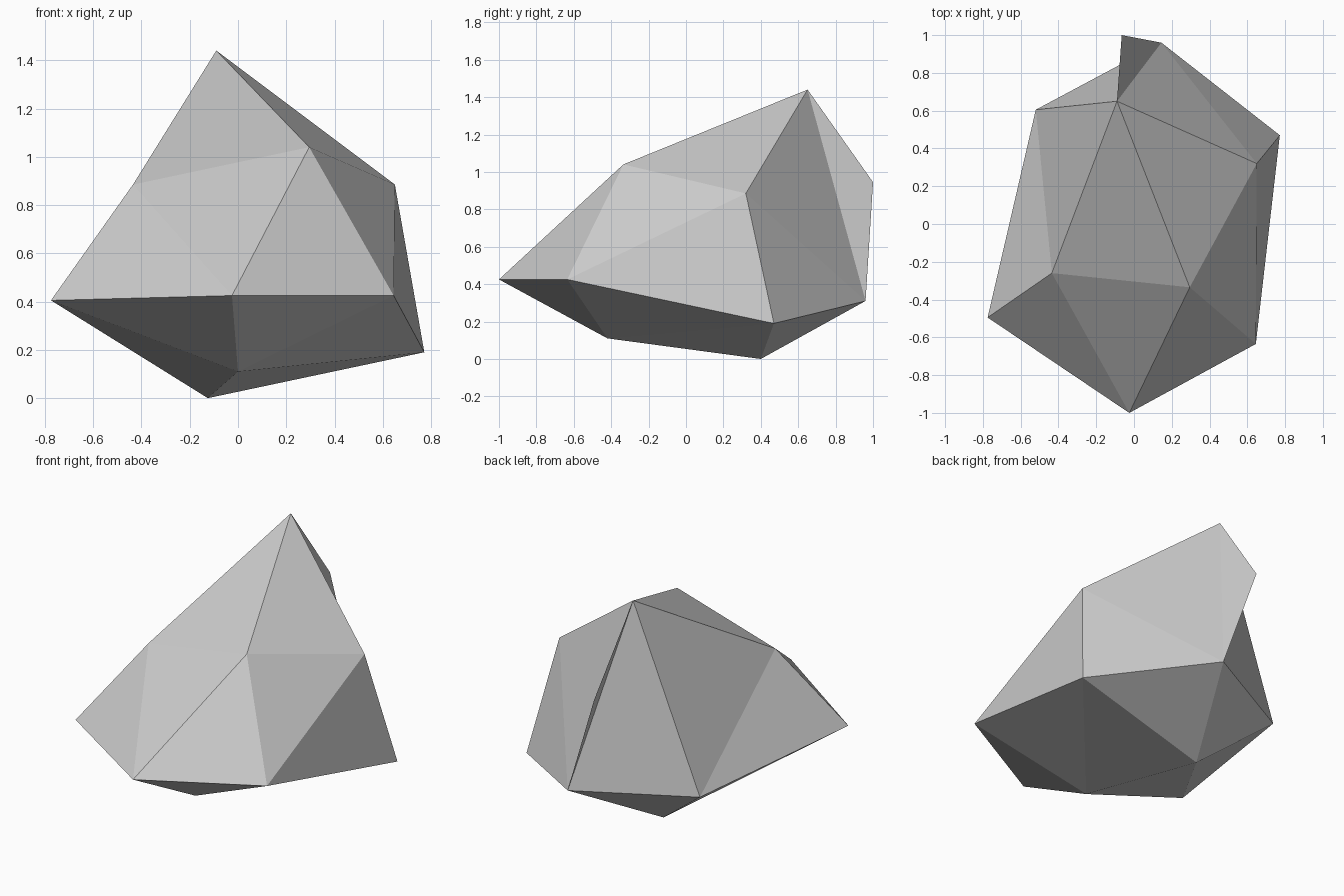
import bpy, bmesh

if "Cube" in bpy.data.objects:
    bpy.data.objects.remove(bpy.data.objects["Cube"])


def make_object(name, bm):
    bmesh.ops.recalc_face_normals(bm, faces=bm.faces)
    mesh = bpy.data.meshes.new(name)
    bm.to_mesh(mesh)
    bm.free()
    obj = bpy.data.objects.new(name, mesh)
    bpy.context.collection.objects.link(obj)
    return obj


# Rock: a distorted icosahedron, two poles joined by two staggered rings of five
peak = (-0.09, 0.65, 1.44)
base = (0.0, -0.42, 0.11)
back_low = (0.145, 0.96, 0.31)
upper = [(0.295, -0.335, 1.04), (-0.435, -0.26, 0.885), (-0.52, 0.605, 0.31),
         back_low, (0.65, 0.32, 0.885)]
lower = [(-0.025, -1.0, 0.425), (-0.775, -0.495, 0.405), (-0.125, 0.40, 0.0),
         (0.772, 0.47, 0.19), (0.645, -0.635, 0.425)]

bm = bmesh.new()
top, bottom = bm.verts.new(peak), bm.verts.new(base)
u = [bm.verts.new(p) for p in upper]
w = [bm.verts.new(p) for p in lower]
for i in range(5):
    j = (i + 1) % 5
    bm.faces.new((top, u[i], u[j]))
    bm.faces.new((u[i], w[i], u[j]))
    bm.faces.new((w[i], w[j], u[j]))
    bm.faces.new((bottom, w[j], w[i]))
make_object("rock", bm)

# Thin triangular fin standing on the rear edge
bm = bmesh.new()
bm.faces.new([bm.verts.new(p) for p in (peak, back_low, (-0.065, 1.0, 0.945))])
make_object("rear_fin", bm)
